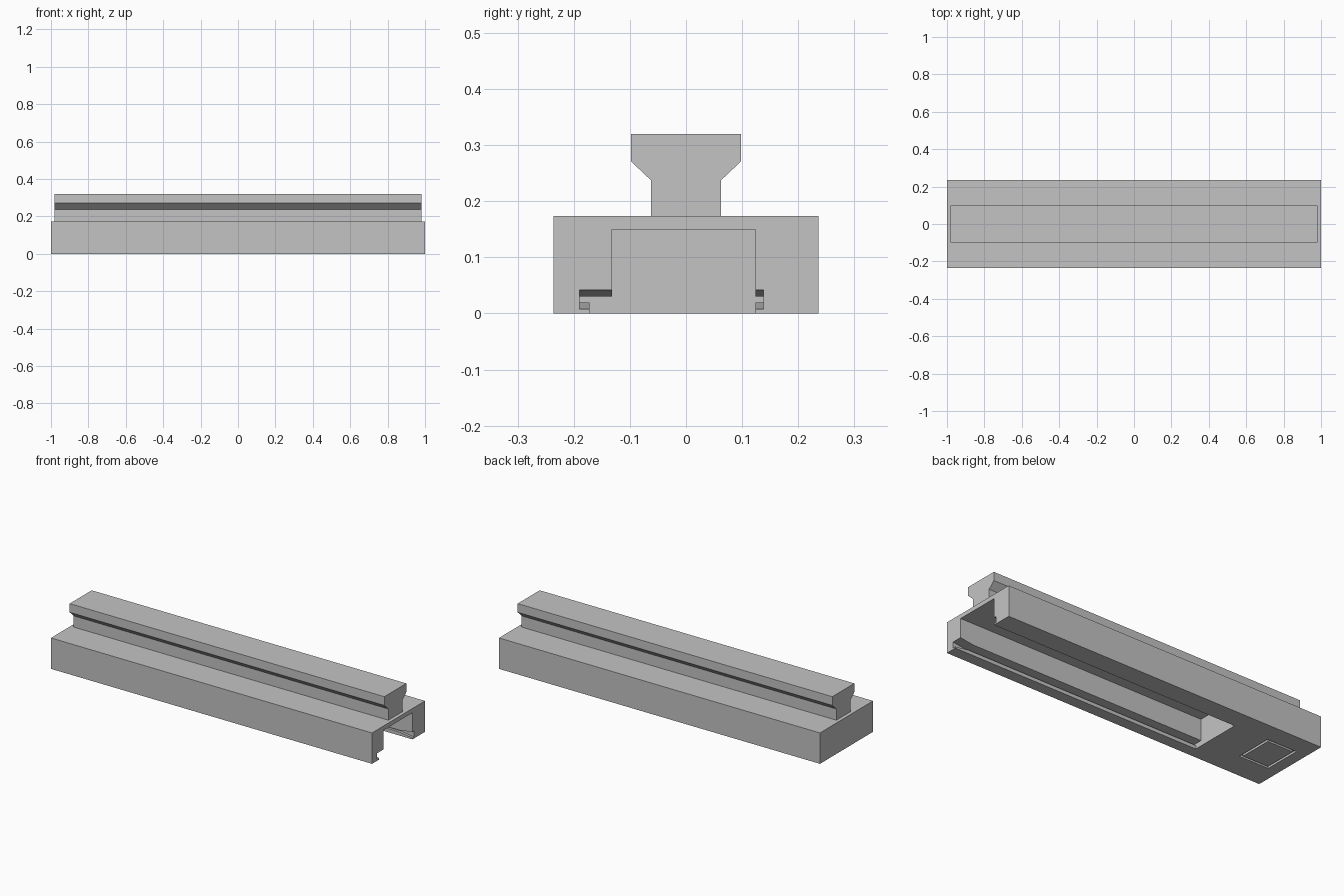
import bpy
import bmesh

if "Cube" in bpy.data.objects:
    bpy.data.objects.remove(bpy.data.objects["Cube"], do_unlink=True)

grey = bpy.data.materials.new("plain_grey")
grey.use_nodes = True
colour = (0.55, 0.55, 0.55, 1)
grey.diffuse_color = colour
grey.node_tree.nodes["Principled BSDF"].inputs["Base Color"].default_value = colour


def loft(name, start, end, x0, x1):
    """Solid between two matching (y, z) outlines at x0 and x1."""
    bm = bmesh.new()
    a = [bm.verts.new((x0, y, z)) for y, z in start]
    b = [bm.verts.new((x1, y, z)) for y, z in end]
    bm.faces.new(a)
    bm.faces.new(b)
    for i in range(len(a)):
        j = (i + 1) % len(a)
        bm.faces.new((a[i], a[j], b[j], b[i]))
    bmesh.ops.recalc_face_normals(bm, faces=bm.faces)
    mesh = bpy.data.meshes.new(name)
    bm.to_mesh(mesh)
    bm.free()
    mesh.materials.append(grey)
    obj = bpy.data.objects.new(name, mesh)
    bpy.context.collection.objects.link(obj)
    return obj


def rect(y0, y1, z0, z1):
    return [(y0, z0), (y1, z0), (y1, z1), (y0, z1)]


def box(name, x0, x1, *sides):
    return loft(name, rect(*sides), rect(*sides), x0, x1)


def cut(target, cutter):
    cutter.hide_render = True
    mod = target.modifiers.new("cut", 'BOOLEAN')
    mod.operation = 'DIFFERENCE'
    mod.solver = 'EXACT'
    mod.object = cutter
    bpy.context.view_layer.objects.active = target
    bpy.ops.object.modifier_apply(modifier=mod.name)
    bpy.data.objects.remove(cutter, do_unlink=True)


# Base block
base = box("base_block", -1, 1, -0.236, 0.236, 0, 0.174)

# Channel open at the bottom and at one end, with side slots above the lips
stop = -0.54
cut(base, box("channel_cutter", stop, 1.1, -0.132, 0.124, -0.05, 0.15))
cut(base, box("lip_cutter", stop, 1.1, -0.172, 0.12, -0.05, 0.025))
cut(base, box("slot_cutter", stop, 1.1, -0.19, 0.138, 0.02, 0.03))

# Flared entry of the slots
flare = 0.08
cut(base, loft("entry_cutter", rect(-0.19, 0.138, 0.02, 0.03),
               rect(-0.19, 0.138, 0.008, 0.042), 1 - flare, 1.0))

# Shallow square groove under the solid end
x0, x1, y0, y1, w, depth = -0.935, -0.75, -0.09, 0.125, 0.013, 0.012
for sides in ((x0, x0 + w, y0, y1), (x1 - w, x1, y0, y1),
              (x0, x1, y0, y0 + w), (x0, x1, y1 - w, y1)):
    cut(base, box("groove_cutter", *sides, -0.05, depth))

# Rail with flared head
half = [(0.062, 0.174), (0.062, 0.237), (0.098, 0.271), (0.098, 0.32)]
outline = half + [(-y, z) for y, z in reversed(half)]
loft("top_rail", outline, outline, -0.98, 0.98)
